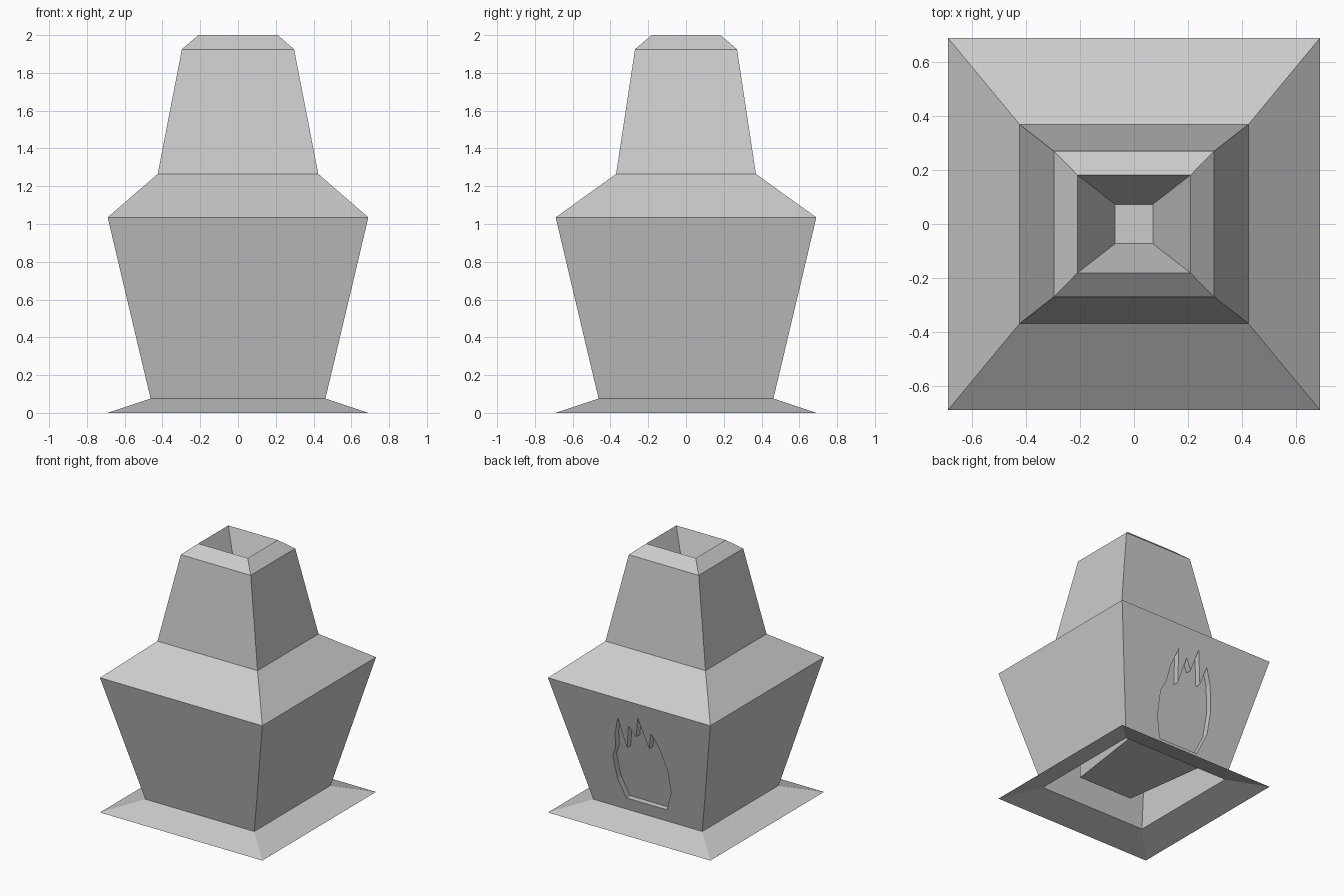
import bpy, bmesh

cube = bpy.data.objects.get("Cube")
if cube:
    bpy.data.objects.remove(cube, do_unlink=True)

GREY = (0.6, 0.6, 0.6, 1)
stone = bpy.data.materials.new("plain_grey")
stone.use_nodes = True
stone.diffuse_color = GREY
stone.node_tree.nodes["Principled BSDF"].inputs["Base Color"].default_value = GREY


def finish(name, bm):
    mesh = bpy.data.meshes.new(name)
    bm.to_mesh(mesh)
    bm.free()
    mesh.materials.append(stone)
    obj = bpy.data.objects.new(name, mesh)
    bpy.context.collection.objects.link(obj)
    return obj


def ring(bm, hx, hy, z):
    corners = ((-1, -1), (1, -1), (1, 1), (-1, 1))
    return [bm.verts.new((sx * hx, sy * hy, z)) for sx, sy in corners]


def tower(name, profile, cap=False, open_back=False):
    """Stack of rectangular rings joined by flat sides."""
    bm = bmesh.new()
    rings = [ring(bm, *p) for p in profile]
    for low, up in zip(rings, rings[1:]):
        for i in range(4):
            if open_back and i == 2:
                continue
            j = (i + 1) % 4
            bm.faces.new((low[i], low[j], up[j], up[i]))
    if cap:
        bm.faces.new(rings[-1])
    return finish(name, bm)


# Main outline: half width, half depth, height
FOOT = (0.69, 0.69, 0)
WAIST = (0.463, 0.463, 0.076)
SHOULDER = (0.69, 0.69, 1.035)
NECK = (0.425, 0.37, 1.265)
COLLAR = (0.297, 0.27, 1.925)
RIM = (0.21, 0.182, 2.0)
FLUE = (0.07, 0.073, 1.7)

tower("base_skirt", [FOOT, WAIST])
tower("furnace_body", [WAIST, SHOULDER], open_back=True)
tower("shoulder", [SHOULDER, NECK])
tower("chimney", [NECK, COLLAR, RIM, FLUE], cap=True)

# Flame outline on the sloping back wall: x, z
FLAME = [(0.167, 0.175), (0.217, 0.33), (0.225, 0.515), (0.186, 0.6),
         (0.173, 0.72), (0.125, 0.86), (0.087, 0.62), (0.042, 0.82),
         (-0.01, 0.74), (-0.052, 0.91), (-0.11, 0.67), (-0.147, 0.81),
         (-0.2, 0.7), (-0.242, 0.52), (-0.242, 0.34), (-0.178, 0.175)]
DEPTH = 0.045


def wall_y(z):
    t = (z - WAIST[2]) / (SHOULDER[2] - WAIST[2])
    return WAIST[1] + t * (SHOULDER[1] - WAIST[1])


def loop_edges(bm, verts):
    return [bm.edges.new((verts[i - 1], verts[i])) for i in range(len(verts))]


# Back wall with a flame-shaped recess
bm = bmesh.new()
outer = [bm.verts.new((s * r[0], r[1], r[2]))
         for s, r in ((1, WAIST), (-1, WAIST), (-1, SHOULDER), (1, SHOULDER))]
rim = [bm.verts.new((x, wall_y(z), z)) for x, z in FLAME]
edges = loop_edges(bm, outer) + loop_edges(bm, rim)
bmesh.ops.triangle_fill(bm, use_beauty=True, use_dissolve=False, edges=edges)
floor = [bm.verts.new((x, wall_y(z) - DEPTH, z)) for x, z in FLAME]
for i in range(len(rim)):
    bm.faces.new((rim[i - 1], rim[i], floor[i], floor[i - 1]))
bm.faces.new(floor)
bmesh.ops.recalc_face_normals(bm, faces=bm.faces)
bm.normal_update()
if sum(f.normal.y * f.calc_area() for f in bm.faces) < 0:
    bmesh.ops.reverse_faces(bm, faces=bm.faces)
finish("back_wall_with_flame", bm)

# Fire block inside, seen through the open underside
bm = bmesh.new()
plan = ((-0.235, -0.32), (0.235, -0.32), (0.335, 0.4), (-0.335, 0.4))
low, up = ([bm.verts.new((x, y, z)) for x, y in plan] for z in (0.18, 0.7))
for i in range(4):
    j = (i + 1) % 4
    bm.faces.new((low[i], low[j], up[j], up[i]))
bm.faces.new(low[::-1])
bm.faces.new(up)
finish("inner_fire_block", bm)
